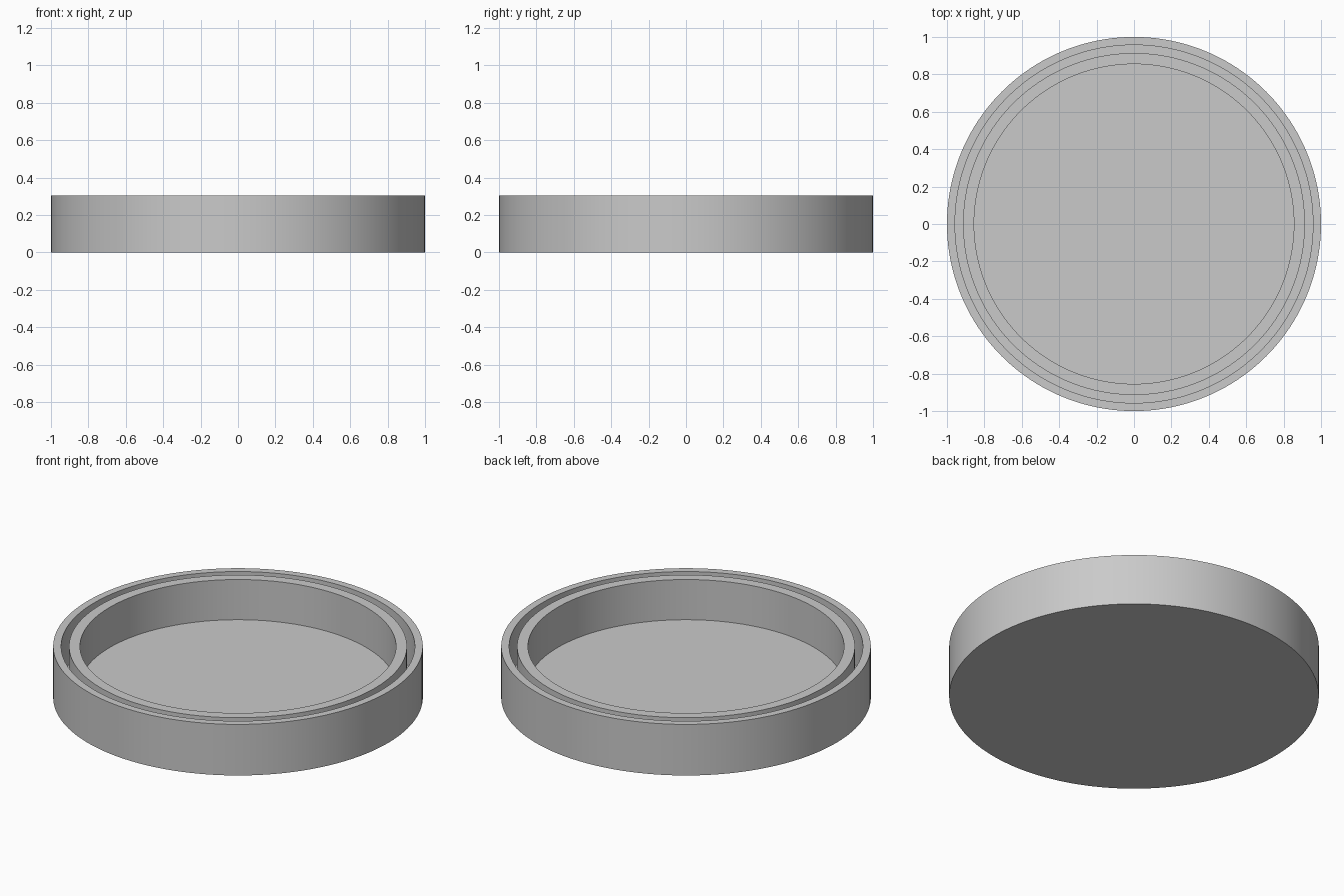
import bpy
import bmesh
import math
from mathutils import Vector

if "Cube" in bpy.data.objects:
    bpy.data.objects.remove(bpy.data.objects["Cube"], do_unlink=True)

SEGMENTS = 160
HEIGHT = 0.305
FLOOR = 0.065
OUTER, GROOVE_OUT, GROOVE_IN, INNER = 1.0, 0.957, 0.914, 0.855

# Plain grey material
grey = bpy.data.materials.new("plain_grey")
colour = (0.59, 0.59, 0.59, 1.0)
grey.use_nodes = True
grey.diffuse_color = colour
grey.node_tree.nodes["Principled BSDF"].inputs["Base Color"].default_value = colour


def lathe(name, profile):
    """Revolve an (r, z) profile around z and cap both open ends."""
    bm = bmesh.new()
    verts = [bm.verts.new((r, 0, z)) for r, z in profile]
    edges = [bm.edges.new(pair) for pair in zip(verts, verts[1:])]
    bmesh.ops.spin(bm, geom=verts + edges, cent=Vector(), axis=(0, 0, 1),
                   angle=math.tau, steps=SEGMENTS, use_merge=True)
    bmesh.ops.remove_doubles(bm, verts=bm.verts, dist=0.0001)
    bmesh.ops.holes_fill(bm, edges=[e for e in bm.edges if e.is_boundary], sides=0)
    bmesh.ops.recalc_face_normals(bm, faces=bm.faces)
    mesh = bpy.data.meshes.new(name)
    bm.to_mesh(mesh)
    bm.free()
    mesh.materials.append(grey)
    obj = bpy.data.objects.new(name, mesh)
    bpy.context.collection.objects.link(obj)
    return obj


# Round dish: base, outer wall, groove, inner wall and recessed floor
dish = lathe("round_dish", [
    (OUTER, 0), (OUTER, HEIGHT),
    (GROOVE_OUT, HEIGHT), (GROOVE_OUT, FLOOR),
    (GROOVE_IN, FLOOR), (GROOVE_IN, HEIGHT),
    (INNER, HEIGHT), (INNER, FLOOR),
])

# Smooth round walls with crisp rims
bpy.ops.object.select_all(action="DESELECT")
dish.select_set(True)
bpy.context.view_layer.objects.active = dish
bpy.ops.object.shade_smooth_by_angle(angle=math.radians(30))
